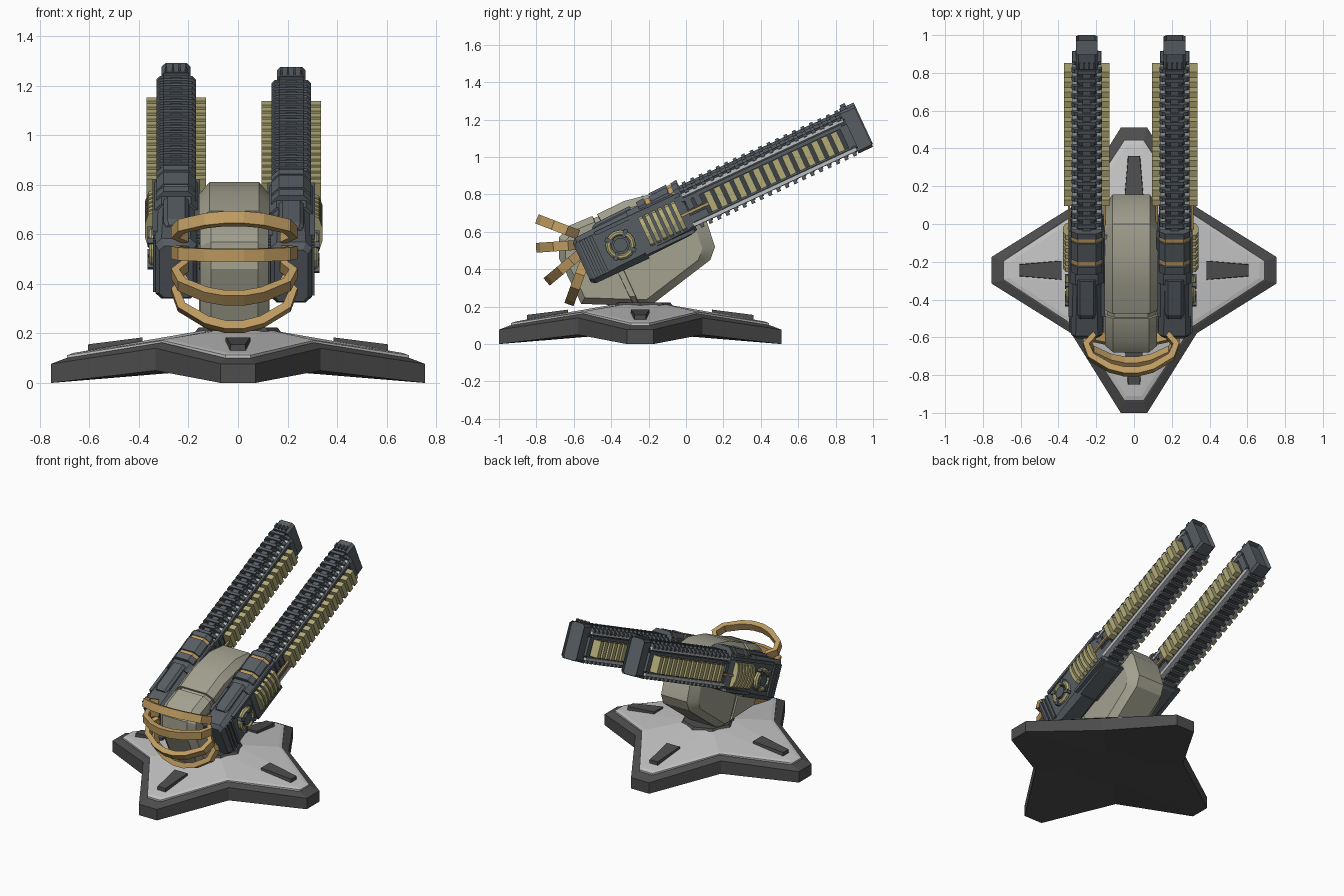
import bpy, bmesh, math
from mathutils import Matrix, Vector

if "Cube" in bpy.data.objects:
    bpy.data.objects.remove(bpy.data.objects["Cube"])


def material(name, r, g, b):
    m = bpy.data.materials.new(name)
    m.diffuse_color = (r, g, b, 1)
    m.use_nodes = True
    m.node_tree.nodes["Principled BSDF"].inputs["Base Color"].default_value = m.diffuse_color
    return m


BASE_DARK = material("base dark grey", 0.075, 0.075, 0.075)
BASE_LIGHT = material("base light grey", 0.56, 0.56, 0.56)
HULL = material("hull stone", 0.37, 0.36, 0.28)
METAL = material("gun blue grey", 0.095, 0.11, 0.125)
DEEP = material("gun recess grey", 0.045, 0.052, 0.06)
RAIL = material("rail silver", 0.5, 0.51, 0.53)
YELLOW = material("coil yellow", 0.45, 0.41, 0.19)
TAN = material("hoop tan", 0.52, 0.33, 0.12)


def loft(bm, rings, closed=False):
    """Skin equal-length rings of points; cap the ends unless closed."""
    vs = [[bm.verts.new(p) for p in ring] for ring in rings]
    n = len(vs[0])
    pairs = list(zip(vs, vs[1:])) + ([(vs[-1], vs[0])] if closed else [])
    for a, b in pairs:
        for i in range(n):
            bm.faces.new((a[i], a[(i + 1) % n], b[(i + 1) % n], b[i]))
    if not closed:
        bm.faces.new(vs[0])
        bm.faces.new(vs[-1])


def box(bm, x0, x1, y0, y1, z0, z1):
    loft(bm, [[(x0, y0, z), (x1, y0, z), (x1, y1, z), (x0, y1, z)] for z in (z0, z1)])


def octagons(bm, sections):
    """Loft chamfered sections (y, half width, z0, z1, chamfer)."""
    rings = []
    for y, w, a, b, c in sections:
        half = [(w - c, a), (w, a + c), (w, b - c), (w - c, b)]
        rings.append([(x, y, z) for x, z in half] + [(-x, y, z) for x, z in half[::-1]])
    loft(bm, rings)


def finish(bm, name, mat, M=Matrix(), smooth=None):
    bmesh.ops.recalc_face_normals(bm, faces=bm.faces)
    me = bpy.data.meshes.new(name)
    bm.to_mesh(me)
    bm.free()
    me.materials.append(mat)
    ob = bpy.data.objects.new(name, me)
    ob.matrix_world = M
    bpy.context.collection.objects.link(ob)
    if smooth:
        bpy.ops.object.select_all(action='DESELECT')
        ob.select_set(True)
        bpy.context.view_layer.objects.active = ob
        bpy.ops.object.shade_smooth_by_angle(angle=math.radians(smooth))
    return ob


# ---- Star base: four arms around (0, -0.245)
BASE = Matrix.Translation((0, -0.245, 0))


def star(tip, half, inner, z_tip, z_in):
    ring = []
    for k in range(4):
        R = Matrix.Rotation(k * math.pi / 2, 3, 'Z')
        ring += [R @ Vector(p) for p in
                 ((tip, -half, z_tip), (tip, half, z_tip), (inner, inner, z_in))]
    return ring


bm = bmesh.new()
loft(bm, [star(.2, .1, .15, .05, .05), star(.755, .07, .333, 0, .05),
          star(.755, .07, .333, .077, .14), star(.695, .052, .308, .1, .163),
          star(.2, .1, .15, .14, .15)])
finish(bm, "base_rim", BASE_DARK, BASE)
bm = bmesh.new()
loft(bm, [star(.69, .05, .305, .085, .145), star(.69, .05, .303, .112, .171),
          star(.665, .04, .288, .121, .177), star(.14, .08, .1, .212, .212)])
finish(bm, "base_top_plate", BASE_LIGHT, BASE)

# Dark wedge on each arm, and collar under the hull
bm = bmesh.new()
for k in range(4):
    R = Matrix.Rotation(k * math.pi / 2, 3, 'Z')
    loft(bm, [[R @ Vector(p) for p in ((r, -h, .1), (r, h, .1), (r, h * t, z), (r, -h * t, z))]
              for r, h, z, t in ((.385, .055, .184, .9), (.605, .035, .156, .85))])
finish(bm, "arm_wedges", BASE_DARK, BASE)
bm = bmesh.new()
bmesh.ops.create_cone(bm, cap_ends=True, segments=8, radius1=.19, radius2=.16, depth=.04,
                      matrix=Matrix.Translation((0, 0, .203)))
finish(bm, "hull_collar", BASE_DARK, BASE)

# ---- Hull: two chamfered side-profile shells and an inner core in the groove
REAR = [(-.475, .695), (-.33, .765), (-.15, .812), (0, .8), (.1, .69), (.155, .52),
        (.13, .45), (-.19, .205), (-.25, .205)]
FRONT = [(-.5, .685), (-.62, .635), (-.68, .57), (-.68, .46), (-.56, .215), (-.275, .205)]
HULL_AT = Matrix.Translation((-.015, 0, 0))


def shell(name, profile, widths, centre):
    bm = bmesh.new()
    layers = [(-widths[1], .86), (-widths[0], 1), (widths[0], 1), (widths[1], .86)]
    cy, cz = centre
    loft(bm, [[(x, cy + (y - cy) * s, cz + (z - cz) * s) for y, z in profile] for x, s in layers])
    finish(bm, name, HULL, HULL_AT, 25)


shell("hull_rear", REAR, (.1, .142), (-.33, .45))
shell("hull_front", FRONT, (.095, .138), (-.42, .45))
whole = [(-.3 + (y + .3) * .95, .47 + (z - .47) * .95) for y, z in REAR + FRONT[::-1]]
shell("hull_core", whole, (.09, .128), (-.33, .47))

# ---- Four fanned hoops across the front
OUT = [(.2, -.015), (.255, .05), (.228, .13), (.12, .2), (.04, .222)]
INN = [(.185, .01), (.222, .055), (.198, .112), (.105, .168), (.035, .187)]


def both(path):
    return path + [(-x, r) for x, r in path[::-1]]


for i, (y, z, deg) in enumerate([(-.59, .59, 159), (-.58, .53, 184), (-.575, .475, 220), (-.55, .42, 250)]):
    a = math.radians(deg)
    d, n = Vector((0, math.cos(a), math.sin(a))), Vector((0, -math.sin(a), math.cos(a)))
    bm = bmesh.new()
    rings = []
    for (xo, ro), (xi, ri) in zip(both(OUT), both(INN)):
        w = n * .026
        po, pi = Vector((xo - .015, y, z)) + d * ro, Vector((xi - .015, y, z)) + d * ri
        rings.append([po + w, po - w, pi - w, pi + w])
    loft(bm, rings)
    finish(bm, "front_hoop_%d" % (i + 1), TAN)


# ---- Guns: local y runs along the barrel, origin at the side ring
def gun(side, cx, cz):
    M = Matrix.Translation((cx, -.35, cz)) @ Matrix.Rotation(math.radians(25), 4, 'X')

    # Receiver with rear steps, coil bay and top collar
    bm = bmesh.new()
    octagons(bm, [(-.228, .068, -.115, .115, .02), (-.205, .084, -.13, .138, .025),
                  (.11, .086, -.13, .145, .035)])
    octagons(bm, [(.1, .09, -.12, .15, .03), (.36, .09, -.112, .15, .03), (.405, .075, -.1, .13, .03)])
    octagons(bm, [(-.1, .04, .1, .15, .01), (-.07, .05, .1, .163, .015), (.13, .05, .1, .168, .015)])
    for y0, y1 in ((.17, .215), (.245, .35), (.375, .41)):
        octagons(bm, [(y0, .08, .04, .172, .03), (y1, .08, .04, .176, .03)])
    for y in (-.195, -.165, -.135):
        box(bm, -.094, .094, y, y + .018, -.105, .11)
    box(bm, -.096, .096, -.1, .4, .102, .122)
    box(bm, -.096, .096, .1, .39, -.108, -.088)
    finish(bm, side + "_receiver", METAL, M)

    # Tan bands over the collar and side feed rods
    bm = bmesh.new()
    for y in (.218, .352):
        octagons(bm, [(y, .077, .06, .167, .03), (y + .024, .077, .06, .167, .03)])
    for s in (-1, 1):
        x0, x1 = sorted((s * .088, s * .1))
        box(bm, x0, x1, .36, .53, -.004, .01)
    finish(bm, side + "_bands_and_rods", TAN, M)

    # Barrel core
    bm = bmesh.new()
    octagons(bm, [(.39, .062, -.08, .122, .02), (1.37, .062, -.08, .122, .02)])
    finish(bm, side + "_barrel_core", DEEP, M)

    # Barrel frame, root panels, top and bottom ribs
    bm = bmesh.new()
    for z0, z1 in ((.066, .086), (-.056, -.046)):
        box(bm, -.076, .076, .4, 1.34, z0, z1)
    for y in (.41, .46):
        box(bm, -.083, .083, y, y + .035, .015, .075)
    box(bm, -.076, .076, .4, .5, -.05, -.015)
    box(bm, -.076, .076, 1.325, 1.37, -.05, .075)
    box(bm, -.022, .022, .4, 1.37, .11, .14)
    for i in range(19):
        y = .43 + i * .05
        octagons(bm, [(y, .08, .092, .136, .015), (y + .022, .08, .092, .136, .015)])
        box(bm, -.05, .05, y, y + .02, .13, .15)
        box(bm, -.05, .05, y, y + .02, -.1, -.075)
    finish(bm, side + "_barrel_ribs", METAL, M)

    # Silver rails along the barrel
    bm = bmesh.new()
    for z in (.092, -.078):
        box(bm, -.078, .078, .4, 1.36, z, z + .02)
    finish(bm, side + "_rails", RAIL, M)

    # Muzzle block with sunken face and small sight pins
    bm = bmesh.new()
    octagons(bm, [(1.36, .058, -.095, .15, .012), (1.445, .058, -.095, .15, .015)])
    bm.faces.ensure_lookup_table()
    end = max(bm.faces, key=lambda f: f.calc_center_median().y)
    bmesh.ops.inset_region(bm, faces=[end], thickness=.014)
    bmesh.ops.translate(bm, verts=end.verts, vec=(0, -.03, 0))
    for x in (-.04, -.013, .013, .04):
        box(bm, x - .004, x + .004, 1.37, 1.4, .14, .168)
    finish(bm, side + "_muzzle", METAL, M)

    # Cooling fins on both flanks
    bm = bmesh.new()
    for s in (-1, 1):
        x0, x1 = sorted((s * .055, s * .12))
        for i in range(14):
            y = .52 + i * .0575
            box(bm, x0, x1, y, y + .036, -.047, .064)
    finish(bm, side + "_cooling_fins", YELLOW, M)

    # Bowed coils on both flanks
    bow = [(.08, -.08), (.112, -.066), (.126, -.02), (.126, .04), (.112, .082), (.08, .096)]
    bm = bmesh.new()
    for s in (-1, 1):
        for i in range(6):
            y = .145 + i * .038
            loft(bm, [[(s * x, yy, z) for x, z in bow] for yy in (y, y + .024)])
    finish(bm, side + "_coils", YELLOW, M)

    # Side ring with dark hub and clamps
    bm, hub = bmesh.new(), bmesh.new()
    for s in (-1, 1):
        rings = []
        for k in range(16):
            a = k * math.tau / 16
            rings.append([(s * x, r * math.cos(a), r * math.sin(a)) for x, r in
                          ((.08, .08), (.1, .08), (.11, .07), (.11, .058), (.1, .05), (.08, .05))])
        loft(bm, rings, True)
        turn = Matrix.Translation((s * .094, 0, 0)) @ Matrix.Rotation(math.pi / 2, 4, 'Y')
        bmesh.ops.create_cone(hub, cap_ends=True, segments=16, radius1=.038, radius2=.038, depth=.03, matrix=turn)
        for k in range(4):
            R = Matrix.Rotation((k + .5) * math.pi / 2, 4, 'X')
            new = bmesh.ops.create_cube(hub, size=1)["verts"]
            bmesh.ops.transform(hub, verts=new, matrix=R @ Matrix.Translation((s * .1, .066, 0))
                                @ Matrix.Diagonal((.03, .044, .022, 1)))
    finish(bm, side + "_side_rings", YELLOW, M)
    finish(hub, side + "_ring_hubs", METAL, M)


gun("right", .215, .53)
gun("left", -.25, .545)
